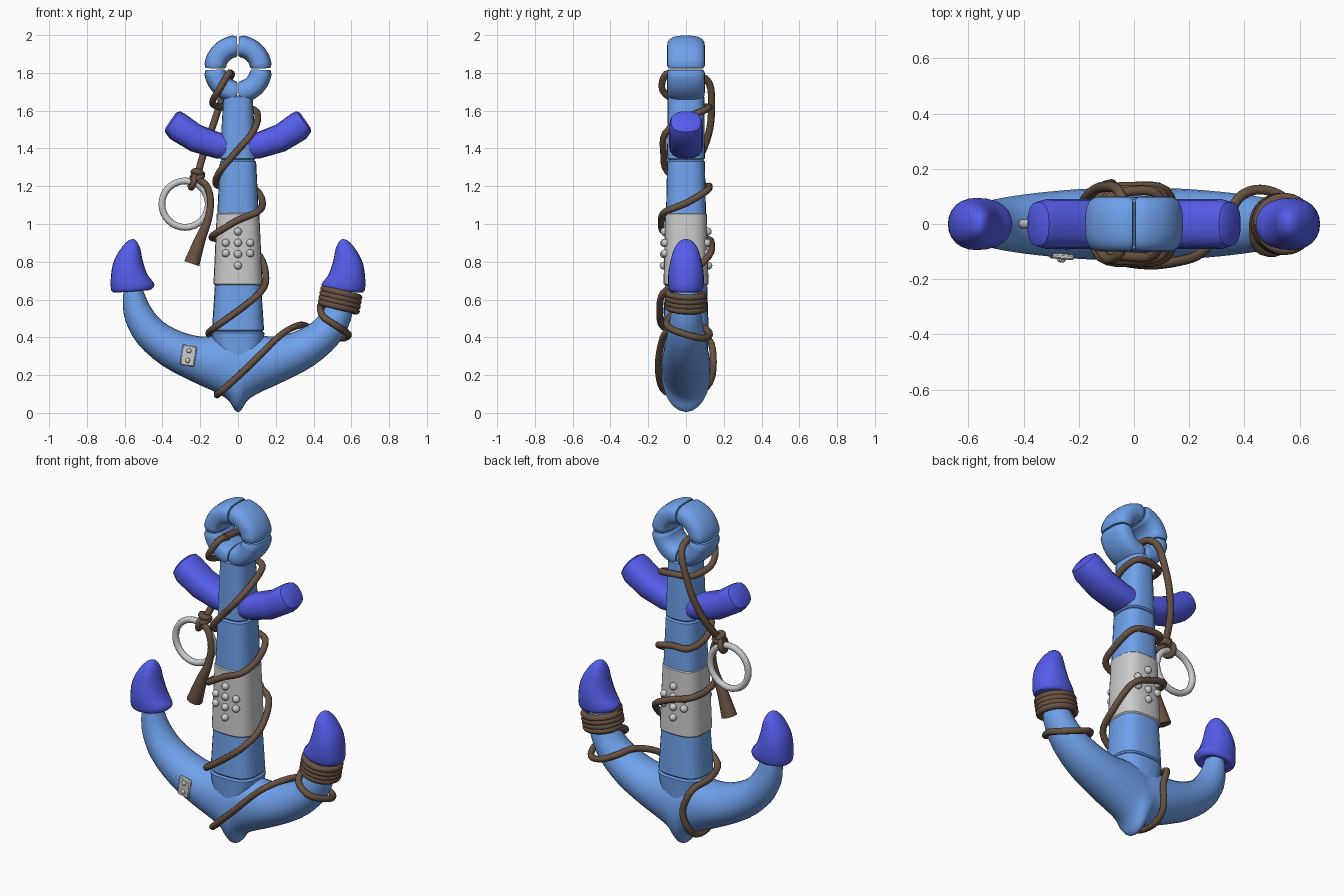
import bpy, bmesh
from math import sin, cos, pi, copysign, radians
from mathutils import Vector, Matrix

if "Cube" in bpy.data.objects:
    bpy.data.objects.remove(bpy.data.objects["Cube"])


def material(name, rgb):
    m = bpy.data.materials.new(name)
    m.diffuse_color = (*rgb, 1)
    m.use_nodes = True
    m.node_tree.nodes["Principled BSDF"].inputs["Base Color"].default_value = m.diffuse_color
    return m


BLUE = material("blue_paint", (0.16, 0.36, 0.84))
VIOLET = material("violet_paint", (0.09, 0.11, 0.83))
BROWN = material("rope_brown", (0.14, 0.085, 0.055))


def finish(name, bm, mat=None, mirror=False, angle=40):
    bmesh.ops.recalc_face_normals(bm, faces=bm.faces[:])
    me = bpy.data.meshes.new(name)
    bm.to_mesh(me)
    bm.free()
    ob = bpy.data.objects.new(name, me)
    bpy.context.collection.objects.link(ob)
    if mat:
        me.materials.append(mat)
    if mirror:
        ob.modifiers.new("mirror", 'MIRROR')
    bpy.ops.object.select_all(action='DESELECT')
    ob.select_set(True)
    bpy.context.view_layer.objects.active = ob
    bpy.ops.object.shade_smooth_by_angle(angle=radians(angle))
    return ob


def smooth(rows, steps=3):
    """Catmull-Rom interpolation of a list of tuples."""
    out = []
    for i in range(len(rows) - 1):
        p0, p1 = rows[max(i - 1, 0)], rows[i]
        p2, p3 = rows[i + 1], rows[min(i + 2, len(rows) - 1)]
        for k in range(steps):
            t = k / steps
            out.append(tuple(b + 0.5 * t * (c - a + t * (2*a - 5*b + 4*c - d + t * (3*(b - c) + d - a)))
                             for a, b, c, d in zip(p0, p1, p2, p3)))
    return out + [rows[-1]]


def loft(name, rows, mat, n=24, power=2.0, mirror=False):
    """Each row is (x0, z0, x1, z1, half depth): a superellipse spanning the two points."""
    bm = bmesh.new()
    rings = []
    for x0, z0, x1, z1, d in rows:
        ring = []
        for i in range(n):
            c, s = cos(2*pi*i/n), sin(2*pi*i/n)
            u = copysign(abs(c) ** (2/power), c)
            v = copysign(abs(s) ** (2/power), s)
            ring.append(bm.verts.new(((x0+x1)/2 + u*(x1-x0)/2, d*v, (z0+z1)/2 + u*(z1-z0)/2)))
        rings.append(ring)
    for a, b in zip(rings, rings[1:]):
        for i in range(n):
            bm.faces.new((a[i], a[(i+1) % n], b[(i+1) % n], b[i]))
    bm.faces.new(rings[0])
    bm.faces.new(rings[-1])
    return finish(name, bm, mat, mirror)


def post(name, z0, z1, w0, w1, d0, d1, mat):
    e = 0.008
    rows = [(z0, w0-e, d0-e), (z0+e, w0, d0), (z1-e, w1, d1), (z1, w1-e, d1-e)]
    loft(name, [(-w, z, w, z, d) for z, w, d in rows], mat, power=2.9)


def torus(name, centre, R, r, normal, mat=None):
    bpy.ops.mesh.primitive_torus_add(major_radius=R, minor_radius=r, major_segments=32,
                                     minor_segments=10, location=centre)
    ob = bpy.context.object
    ob.name = name
    ob.rotation_euler = Vector(normal).to_track_quat('Z', 'Y').to_euler()
    bpy.ops.object.shade_smooth()
    if mat:
        ob.data.materials.append(mat)


def rope(name, pts, r):
    """Points may carry a fourth value, a radius factor."""
    cu = bpy.data.curves.new(name, 'CURVE')
    cu.dimensions = '3D'
    cu.bevel_depth = r
    cu.bevel_resolution = 3
    cu.use_fill_caps = True
    pts = smooth([p if len(p) == 4 else (*p, 1.0) for p in pts], 4)
    sp = cu.splines.new('POLY')
    sp.points.add(len(pts) - 1)
    for q, p in zip(sp.points, pts):
        q.co = (*p[:3], 1)
        q.radius = p[3]
    sp.use_smooth = True
    cu.materials.append(BROWN)
    ob = bpy.data.objects.new(name, cu)
    bpy.context.collection.objects.link(ob)


# Top ring in four segments
for k in range(4):
    rows = []
    for i in range(13):
        a = k*pi/2 + 0.03 + (pi/2 - 0.06) * i/12
        e = 0.008 if i in (0, 12) else 0
        ri, ro = 0.064 + e, 0.18 - e
        rows.append((ri*cos(a), 1.82 + ri*sin(a), ro*cos(a), 1.82 + ro*sin(a), 0.1 - e))
    loft(f"ring_segment_{k+1}", rows, BLUE, power=2.7)

# Shank sections, grey sleeve and crown
post("shank_top", 1.34, 1.68, 0.096, 0.078, 0.1, 0.097, BLUE)
post("shank_middle", 1.04, 1.338, 0.11, 0.096, 0.106, 0.1, BLUE)
post("shank_sleeve", 0.675, 1.06, 0.13, 0.113, 0.119, 0.111, None)
post("shank_lower", 0.432, 0.69, 0.138, 0.122, 0.12, 0.112, BLUE)
post("crown", 0.2, 0.43, 0.1, 0.141, 0.11, 0.121, BLUE)

# Curved arms as one body
half = [(.60, .66, .505, .66, .06), (.61, .60, .495, .63, .066), (.597, .49, .462, .56, .08),
        (.53, .365, .40, .485, .097), (.40, .25, .30, .43, .113), (.24, .165, .20, .405, .125),
        (.11, .105, .12, .41, .13), (.05, .065, .06, .42, .13), (.02, .018, .02, .42, .13)]
other = [(-a, b, -c, d, e) for a, b, c, d, e in reversed(half)]
loft("arms", smooth(half + [(0, .005, 0, .42, .13)] + other), BLUE)

# Pointed flukes
fluke = [(.61, .65, .49, .66, .05), (.64, .637, .465, .65, .078), (.672, .65, .442, .68, .092),
         (.671, .74, .478, .73, .094), (.655, .81, .503, .80, .082), (.62, .87, .518, .872, .062),
         (.59, .905, .538, .91, .035), (.57, .917, .556, .921, .01)]
loft("flukes", smooth(fluke), VIOLET, power=2.2, mirror=True)

# Upswept stock
stock = [(.05, 1.345, .05, 1.475, .088), (.12, 1.348, .1, 1.485, .09), (.25, 1.385, .2, 1.525, .09),
         (.36, 1.45, .28, 1.583, .09), (.387, 1.487, .308, 1.597, .08), (.384, 1.508, .33, 1.588, .055)]
loft("stock", stock, VIOLET, n=16, power=2.5, mirror=True)

# Rivets on both faces of the sleeve
bm = bmesh.new()
for x, z in [(0, .96), (0, .9), (0, .84), (0, .78), (.065, .9), (.065, .845), (-.065, .9), (-.065, .845)]:
    for s in (-1, 1):
        d = 0.113 + (1.06 - z) * 0.02 - (0.006 if x else 0)
        bmesh.ops.create_uvsphere(bm, u_segments=12, v_segments=8, radius=0.021,
                                  matrix=Matrix.Translation((x, s*d, z)))
finish("sleeve_rivets", bm)

# Patch plate with two rivets on the left arm
bm = bmesh.new()
bmesh.ops.create_cube(bm, size=1, matrix=Matrix.Diagonal((.078, .02, .11, 1)))
bmesh.ops.bevel(bm, geom=bm.edges[:], offset=.006, segments=1, affect='EDGES')
for z in (-.026, .026):
    bmesh.ops.create_uvsphere(bm, u_segments=12, v_segments=8, radius=.013,
                              matrix=Matrix.Translation((0, -.009, z)))
plate = finish("patch_plate", bm)
plate.location = (-.262, -.118, .303)
plate.rotation_euler = (0, radians(8), radians(-5))

# Hanging metal ring and its knot
torus("hanging_ring", (-.28, 0, 1.105), .123, .018, (0, 1, 0))
torus("knot_loop", (-.24, 0, 1.225), .034, .016, (1, .2, -.25), BROWN)
torus("knot_wrap_upper", (-.213, 0, 1.27), .022, .017, (.3, .3, 1), BROWN)
torus("knot_wrap_lower", (-.215, 0, 1.245), .026, .017, (-.4, -.2, 1), BROWN)

# Hanging rope with flared end
rope("hanging_rope", [(-.045, -.06, 1.8), (-.035, .06, 1.79), (-.06, .125, 1.74), (-.1, .135, 1.62),
                      (-.14, .125, 1.5), (-.18, .085, 1.38), (-.208, .02, 1.28), (-.21, -.015, 1.24),
                      (-.165, -.035, 1.2), (-.145, -.04, 1.12), (-.16, -.045, 1.02, 1.15),
                      (-.2, -.05, .92, 1.6), (-.245, -.05, .79, 2.3)], .019)

# Long rope spiralling down the shank, under the crown and out to the right arm
path = [(-.045, -.03, 1.79), (-.05, -.105, 1.795), (-.1, -.125, 1.71), (-.135, -.04, 1.645), (-.1, .085, 1.62),
        (0, .12, 1.62), (.085, .105, 1.605), (.105, 0, 1.56), (.075, -.11, 1.48), (-.02, -.118, 1.37),
        (-.095, -.1, 1.28), (-.118, 0, 1.22), (-.09, .11, 1.2), (0, .122, 1.2), (.1, .11, 1.175),
        (.13, 0, 1.11), (.105, -.11, 1.065), (0, -.13, 1.02), (-.11, -.115, .955), (-.138, 0, .93),
        (-.11, .115, .92), (0, .135, .89), (.115, .12, .83), (.148, 0, .71), (.115, -.12, .635),
        (0, -.138, .54), (-.12, -.12, .455), (-.155, 0, .42), (-.125, .12, .39), (-.08, .145, .27),
        (-.1, .125, .16), (-.11, .05, .1), (-.105, -.06, .1), (-.07, -.125, .13), (.05, -.147, .24),
        (.17, -.133, .36), (.25, -.1, .43), (.33, 0, .465), (.38, .095, .45), (.46, .125, .415),
        (.55, .09, .395), (.585, 0, .415), (.53, -.095, .455), (.45, -.085, .51)]
turns, n = 4, 10
for i in range(turns * n + 1):
    t, a = i / (turns * n), pi - 2*pi*i/n
    path.append((.53 + .018*t + .095*cos(a), .095*sin(a), .545 + .095*t - .018*cos(a)))
rope("spiral_rope", path, .018)
